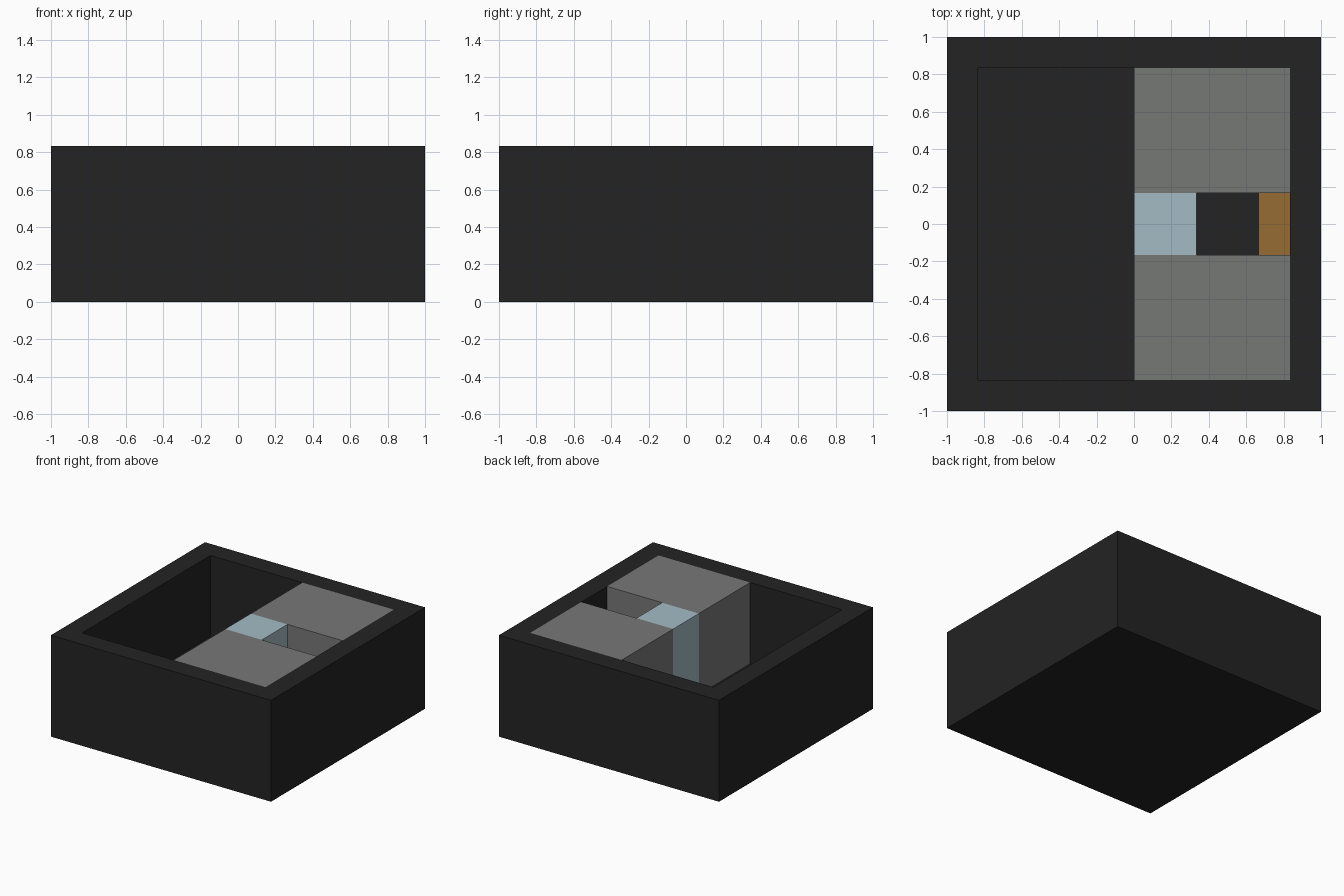
import bpy
import bmesh
from mathutils import Vector

default = bpy.data.objects.get("Cube")
if default:
    bpy.data.objects.remove(default, do_unlink=True)

U = 1 / 6          # wall thickness, the basic unit of the layout
TOP = 5 * U        # height of the rim
FLOOR = U          # height of the pit floor


def material(name, r, g, b):
    mat = bpy.data.materials.new(name)
    mat.use_nodes = True
    mat.diffuse_color = (r, g, b, 1)
    mat.node_tree.nodes["Principled BSDF"].inputs["Base Color"].default_value = (r, g, b, 1)
    return mat


charcoal = material("charcoal", 0.017, 0.017, 0.017)
grey = material("stone grey", 0.180, 0.188, 0.183)
blue = material("pale blue", 0.367, 0.497, 0.558)
brown = material("golden brown", 0.305, 0.150, 0.034)


def box_mesh(low, high):
    low, high = Vector(low), Vector(high)
    bm = bmesh.new()
    bmesh.ops.create_cube(bm, size=1)
    for v in bm.verts:
        v.co = (low + high) / 2 + v.co * (high - low)
    return bm


def add_object(name, bm, mat):
    bm.normal_update()
    mesh = bpy.data.meshes.new(name)
    bm.to_mesh(mesh)
    bm.free()
    mesh.materials.append(mat)
    obj = bpy.data.objects.new(name, mesh)
    bpy.context.collection.objects.link(obj)
    return obj


# Open casing: inset the top for the rim, then sink it to form the pit
bm = box_mesh((-1, -1, 0), (1, 1, TOP))
bm.normal_update()
lid = max(bm.faces, key=lambda f: f.calc_center_median().z)
bmesh.ops.inset_region(bm, faces=[lid], thickness=U, use_even_offset=True)
pit = bmesh.ops.extrude_discrete_faces(bm, faces=[lid])["faces"][0]
for v in pit.verts:
    v.co.z = FLOOR
add_object("casing", bm, charcoal)

# Two large blocks, one on each side of the slot
for name, y0, y1 in (("front_block", -5 * U, -U), ("back_block", U, 5 * U)):
    add_object(name, box_mesh((0, y0, FLOOR), (5 * U, y1, TOP)), grey)

# Pale pillar closing the slot, and the low step at its far end
add_object("slot_pillar", box_mesh((0, -U, FLOOR), (2 * U, U, TOP)), blue)
add_object("slot_step", box_mesh((4 * U, -U, FLOOR), (5 * U, U, 2 * U)), brown)
